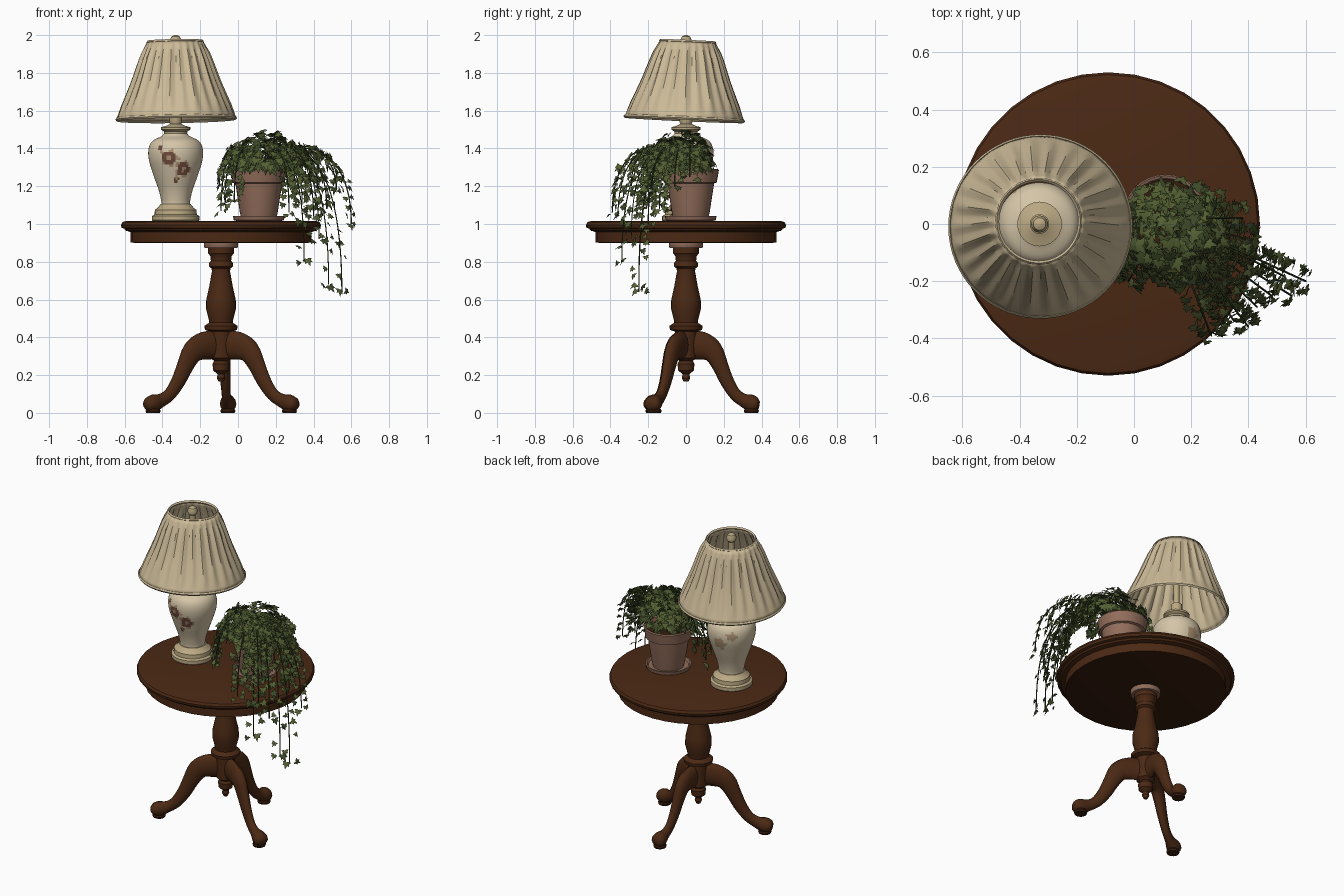
import bpy, bmesh, math, random
from mathutils import Vector, Matrix
from mathutils.geometry import interpolate_bezier

random.seed(7)
cube = bpy.data.objects.get("Cube")
if cube:
    bpy.data.objects.remove(cube, do_unlink=True)


def material(name, rgb):
    m = bpy.data.materials.new(name)
    m.use_nodes = True
    m.diffuse_color = (*rgb, 1)
    m.node_tree.nodes["Principled BSDF"].inputs["Base Color"].default_value = (*rgb, 1)
    return m


WOOD = material("mahogany", (0.07, 0.022, 0.007))
DARK = material("dark_mahogany", (0.04, 0.012, 0.004))
SHADE = material("shade_cream", (0.60, 0.49, 0.31))
CHINA = material("china_cream", (0.66, 0.56, 0.39))
GOLD = material("antique_beige", (0.50, 0.40, 0.23))
CLAY = material("terracotta", (0.29, 0.155, 0.105))
LEAF = material("ivy_green", (0.085, 0.115, 0.032))
DEEP = material("deep_ivy_green", (0.045, 0.065, 0.02))
ROSE = material("rose_brown", (0.16, 0.07, 0.045))
TAN = material("petal_tan", (0.42, 0.29, 0.17))


def finish(name, bm, mats, loc=(0, 0, 0), angle=0.6):
    mesh = bpy.data.meshes.new(name)
    bm.to_mesh(mesh)
    bm.free()
    for m in mats:
        mesh.materials.append(m)
    mesh.shade_smooth()
    mesh.set_sharp_from_angle(angle=angle)
    obj = bpy.data.objects.new(name, mesh)
    obj.location = loc
    bpy.context.collection.objects.link(obj)
    return obj


def spline(points, steps):
    """Smooth path through the points."""
    pts = [Vector(p) for p in points]
    pts = [pts[0] * 2 - pts[1]] + pts + [pts[-1] * 2 - pts[-2]]
    out = []
    for a, b, c, d in zip(pts, pts[1:], pts[2:], pts[3:]):
        out += interpolate_bezier(b, b + (c - a) / 6, c - (d - b) / 6, c, steps + 1)[:-1]
    return out + [pts[-2]]


def loft(rings, capped=True):
    bm = bmesh.new()
    rows = [[bm.verts.new(p) for p in ring] for ring in rings]
    n = len(rows[0])
    for r, s in zip(rows, rows[1:]):
        for i in range(n):
            j = (i + 1) % n
            bm.faces.new((r[i], r[j], s[j], s[i]))
    if capped:
        bm.faces.new(rows[0][::-1])
        bm.faces.new(rows[-1])
    bmesh.ops.recalc_face_normals(bm, faces=bm.faces)
    return bm


def lathe(profile, segs=32, capped=True, ripple=lambda a, i: 0):
    return loft([[((p[0] + ripple(a, i)) * math.cos(a), (p[0] + ripple(a, i)) * math.sin(a), p[1])
                  for a in (math.tau * k / segs for k in range(segs))]
                 for i, p in enumerate(profile)], capped)


# Table top, apron and turned pedestal
TABLE = (-0.09, 0, 0)
finish("table_top", lathe([(0.47, 0.955), (0.505, 0.965), (0.512, 0.975), (0.527, 0.98),
                           (0.53, 0.995), (0.522, 1.01), (0.505, 1.015)], 36), [WOOD], TABLE)
bm = lathe([(0.46, 0.90), (0.478, 0.903), (0.478, 0.96)], 36)
for f in bm.faces:
    f.material_index = int(f.normal.z < -0.5)
finish("table_apron", bm, [WOOD, DARK], TABLE)
finish("mounting_flange", lathe([(0.085, 0.872), (0.09, 0.88), (0.09, 0.90)]), [CLAY], TABLE)
column = [(0.012, 0.165), (0.022, 0.185), (0.018, 0.205), (0.042, 0.225), (0.045, 0.26),
          (0.036, 0.275), (0.055, 0.29), (0.058, 0.43), (0.085, 0.44), (0.088, 0.46),
          (0.062, 0.478), (0.066, 0.50), (0.079, 0.55), (0.078, 0.60), (0.062, 0.67),
          (0.048, 0.75), (0.05, 0.765), (0.064, 0.775), (0.062, 0.795), (0.054, 0.805),
          (0.056, 0.83), (0.068, 0.845), (0.068, 0.873)]
finish("pedestal_column", lathe(column, 28), [WOOD], TABLE)

# Three curved legs: (reach, height, half depth, half width)
stations = [(0.02, 0.36, 0.075, 0.034), (0.10, 0.355, 0.074, 0.036), (0.165, 0.325, 0.062, 0.036),
            (0.21, 0.25, 0.048, 0.032), (0.25, 0.17, 0.041, 0.027), (0.30, 0.10, 0.035, 0.024),
            (0.35, 0.067, 0.036, 0.028), (0.395, 0.052, 0.046, 0.042), (0.43, 0.045, 0.038, 0.042),
            (0.447, 0.042, 0.02, 0.025)]
path = spline([(s[0], 0, s[1]) for s in stations], 3)
sizes = spline([(s[2], s[3], 0) for s in stations], 3)
for label, degrees, reach in (("right_leg", 206, 1), ("left_leg", -25, 1), ("back_leg", 84, 0.87)):
    rings = []
    for i, (p, size) in enumerate(zip(path, sizes)):
        t = (path[min(i + 1, len(path) - 1)] - path[max(i - 1, 0)]).normalized()
        normal = Vector((-t.z, 0, t.x))
        ring = []
        for k in range(12):
            a = math.tau * k / 12
            v = p + normal * size.x * math.cos(a) + Vector((0, size.y * math.sin(a), 0))
            ring.append((v.x * reach, v.y, max(v.z, 0.006)))
        rings.append(ring)
    leg = finish(label, loft(rings), [WOOD], TABLE, 0.9)
    leg.rotation_euler.z = math.radians(degrees)
    foot = finish(label + "_pad", lathe([(0.036, 0), (0.04, 0.01), (0.036, 0.02)], 16), [DARK])
    foot.location = Vector(TABLE) + Matrix.Rotation(math.radians(degrees), 3, "Z") @ Vector((0.40 * reach, 0, 0))

# Lamp base, painted china vase and stem
LAMP = (-0.33, 0.0, 0)
finish("lamp_base", lathe([(0.12, 1.014), (0.126, 1.02), (0.126, 1.042), (0.112, 1.05), (0.11, 1.075),
                           (0.096, 1.085), (0.08, 1.105)]), [GOLD], LAMP)
vase = spline([(0.075, 1.10, 0), (0.078, 1.13, 0), (0.09, 1.18, 0), (0.118, 1.26, 0), (0.142, 1.34, 0),
               (0.143, 1.40, 0), (0.122, 1.44, 0), (0.075, 1.465, 0), (0.06, 1.48, 0)], 6)
bm = lathe(vase, 72)
# Painted flowers: (bearing in degrees, height, radius)
blooms = [(-104, 1.35, 0.042), (-72, 1.29, 0.042), (-88, 1.235, 0.018), (-125, 1.40, 0.016),
          (95, 1.33, 0.035), (125, 1.38, 0.028), (20, 1.30, 0.025)]
for f in bm.faces:
    c = f.calc_center_median()
    bearing = math.atan2(c.y, c.x)
    for deg, z, r in blooms:
        turn = (bearing - math.radians(deg) + math.pi) % math.tau - math.pi
        d = math.hypot(turn * 0.13, c.z - z)
        swirl = math.atan2(c.z - z, turn * 0.13)
        if d < r * (1 + 0.2 * math.cos(5 * swirl)):
            heart = 0.3 * r < d < 0.85 * r and deg < 0
            f.material_index = 2 if heart else 1
finish("lamp_vase", bm, [CHINA, TAN, ROSE], LAMP)
finish("vase_lip", lathe([(0.06, 1.475), (0.062, 1.49), (0.078, 1.50), (0.078, 1.512), (0.05, 1.52),
                          (0.03, 1.53), (0.034, 1.54), (0.034, 1.58), (0.017, 1.59), (0.017, 1.95)], 24),
       [GOLD], LAMP)
finish("lamp_finial", lathe([(0.012, 1.94), (0.028, 1.955), (0.03, 1.975), (0.022, 1.992), (0.008, 2.0)], 16),
       [GOLD], LAMP)


# Pleated lampshade, hung slightly crooked, with trim rings
def pleat(a, i):
    return (0.006 * math.cos(26 * a) + 0.003 * math.cos(11 * a + 1)) * min(1, i / 3, (12 - i) / 2)


outline = spline([(0.318, -0.20, 0), (0.285, -0.125, 0), (0.232, 0.0, 0), (0.188, 0.12, 0), (0.148, 0.21, 0)], 3)
shade = finish("lamp_shade", lathe(outline, 130, False, pleat), [SHADE], (-0.33, 0, 1.757))
solid = shade.modifiers.new("thickness", "SOLIDIFY")
solid.thickness = 0.006
shade_parts = [shade]
for label, r, z in (("shade_lower_trim", 0.316, -0.20), ("shade_upper_trim", 0.146, 0.207)):
    ring = [(r, z - 0.009), (r + 0.006, z), (r, z + 0.009), (r - 0.008, z), (r, z - 0.009)]
    bm = lathe(ring, 64, False)
    bmesh.ops.remove_doubles(bm, verts=bm.verts, dist=1e-5)
    bmesh.ops.recalc_face_normals(bm, faces=bm.faces)
    shade_parts.append(finish(label, bm, [SHADE], shade.location))
for part in shade_parts:
    part.rotation_euler = (-0.045, -0.015, 0)

# Flower pot, saucer and soil
POT = Vector((0.11, 0.025, 0))
finish("pot_saucer", lathe([(0.11, 1.014), (0.132, 1.02), (0.137, 1.042), (0.128, 1.042), (0.12, 1.028)]), [CLAY], POT)
finish("flower_pot", lathe([(0.092, 1.025), (0.10, 1.06), (0.124, 1.215), (0.138, 1.22), (0.149, 1.285),
                            (0.144, 1.292), (0.134, 1.288), (0.128, 1.25)]), [CLAY], POT)
finish("pot_soil", lathe([(0.12, 1.245), (0.131, 1.262)]), [DARK], POT)

# Ivy: lobed leaves gathered in one mesh
half_leaf = [(0.25, -0.35), (0.8, -0.3), (0.5, 0.1), (0.62, 0.5), (0.26, 0.45)]
leaf_shape = [(0, -0.15)] + half_leaf + [(0, 1.15)] + [(-x, y) for x, y in reversed(half_leaf)]
ivy = bmesh.new()


def jitter(s):
    return Vector([random.uniform(-s, s) for _ in range(3)])


def add_leaf(pos, normal, tip, size):
    n = (normal.normalized() + jitter(0.45)).normalized()
    t = tip + jitter(0.4)
    t = (t - n * t.dot(n)).normalized()
    side = t.cross(n)
    verts = [ivy.verts.new(pos + (side * x + t * y - n * (0.3 * abs(x) + 0.2 * y * y)) * size)
             for x, y in leaf_shape]
    heart = ivy.verts.new(pos + t * 0.15 * size)
    colour = int(random.random() < 0.35)
    for a, b in zip(verts, verts[1:] + verts[:1]):
        ivy.faces.new((heart, a, b)).material_index = colour


UP = Vector((0, 0, 1))
crown = Vector((0.15, -0.03, 1.30))
for _ in range(340):
    a, h = random.uniform(0, math.tau), random.uniform(-0.05, 1)
    w = math.sqrt(1 - h * h)
    out = Vector((w * math.cos(a), w * math.sin(a), h))
    depth = random.uniform(0.6, 1.0)
    pos = crown + Vector((out.x * 0.22, out.y * 0.2, out.z * 0.2)) * depth
    add_leaf(pos, out + UP * 0.5, Vector((out.x, out.y, -0.5)), random.uniform(0.028, 0.045))

# Trailing vines with leaves on alternate sides
tips = [(0.55, -0.25, 0.64), (0.48, -0.25, 0.68), (0.35, -0.34, 0.80), (0.27, -0.39, 1.06), (0.60, -0.20, 1.0),
        (0.47, -0.14, 1.08), (0.43, -0.29, 0.92), (0.52, -0.18, 1.18), (0.34, -0.24, 1.10), (0.40, -0.36, 1.04),
        (-0.09, -0.08, 1.07), (-0.07, -0.16, 1.10), (-0.10, 0.02, 1.20), (-0.02, -0.2, 1.12),
        (0.38, 0.02, 1.25), (0.42, -0.06, 1.2), (0.30, -0.29, 1.2)]
vines = bpy.data.curves.new("ivy_vines", "CURVE")
vines.dimensions = "3D"
vines.bevel_depth = 0.0035
vines.bevel_resolution = 0
vines.materials.append(DEEP)
for tip in tips:
    tip = Vector(tip)
    root = POT + UP * 1.27
    shoulder = Vector((tip.x, tip.y, max(tip.z, 1.33) + 0.1))
    pts = interpolate_bezier(root, root.lerp(shoulder, 0.4) + UP * 0.17, shoulder, tip, 25)
    line = vines.splines.new("POLY")
    line.points.add(len(pts) - 1)
    for point, p in zip(line.points, pts):
        point.co = (*p, 1)
    outward = Vector((tip.x - POT.x, tip.y - POT.y, 0)).normalized()
    across = outward.cross(UP)
    for i in range(9, 25):
        for repeat in range(1 if tip.z < 1 and i % 3 else 2):
            sway = across * (0.03 if (i + repeat) % 2 else -0.03) + jitter(0.012)
            add_leaf(pts[i] + sway, outward + UP * 0.6, sway * 15 - UP * 0.8 + outward * 0.3,
                     random.uniform(0.022, 0.036))
bpy.context.collection.objects.link(bpy.data.objects.new("ivy_vines", vines))
finish("ivy_leaves", ivy, [LEAF, DEEP], angle=0.5)
